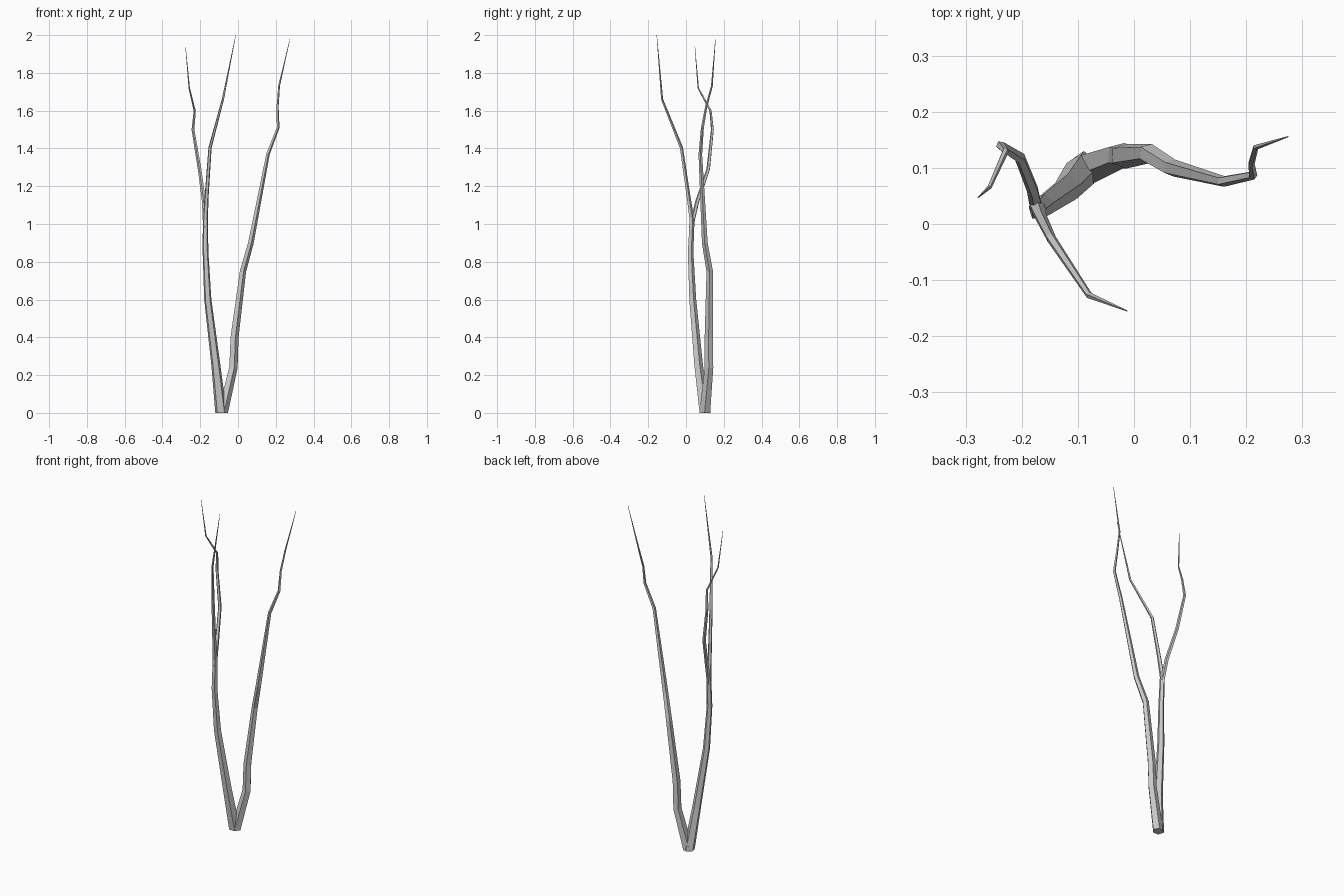
import bpy, bmesh, math
from mathutils import Vector

SIDES = 5


def branch(name, points, spin=0.0):
    """Faceted tapering tube through (x, y, z, radius) points."""
    bm = bmesh.new()
    path = [Vector(p[:3]) for p in points]
    rings = []
    for i, p in enumerate(path):
        into = (p - path[max(i - 1, 0)]).normalized()
        out = (path[min(i + 1, len(path) - 1)] - p).normalized()
        # the first ring of a ground stem lies flat on the ground
        t = Vector((0, 0, 1)) if p.z == 0 else (into + out).normalized()
        u = Vector((0, 1, 0)).cross(t).normalized()
        v = t.cross(u)
        ring = []
        for k in range(SIDES):
            a = spin + math.tau * k / SIDES
            ring.append(bm.verts.new(p + (u * math.cos(a) + v * math.sin(a)) * points[i][3]))
        rings.append(ring)
    for a, b in zip(rings, rings[1:]):
        for k in range(SIDES):
            n = (k + 1) % SIDES
            bm.faces.new((a[k], a[n], b[n], b[k]))
    bm.faces.new(rings[0][::-1])
    bm.faces.new(rings[-1])
    mesh = bpy.data.meshes.new(name)
    bm.to_mesh(mesh)
    bm.free()
    obj = bpy.data.objects.new(name, mesh)
    bpy.context.collection.objects.link(obj)


# Left stem, continuing into the forward branch
branch("left_stem", [
    (-0.09, 0.098, 0, 0.032), (-0.117, 0.065, 0.25, 0.025),
    (-0.16, 0.034, 0.6, 0.020), (-0.172, 0.023, 0.85, 0.016),
    (-0.173, 0.031, 1.02, 0.014), (-0.166, 0.012, 1.15, 0.011),
    (-0.148, -0.025, 1.405, 0.009), (-0.08, -0.127, 1.66, 0.006),
    (-0.012, -0.155, 2.0, 0.001)], 0.3)

# Backward branch forking off the left stem
branch("left_fork", [
    (-0.173, 0.027, 0.98, 0.012), (-0.18, 0.06, 1.12, 0.011),
    (-0.203, 0.118, 1.29, 0.010), (-0.238, 0.14, 1.5, 0.008),
    (-0.229, 0.13, 1.6, 0.006), (-0.258, 0.065, 1.72, 0.004),
    (-0.278, 0.047, 1.94, 0.001)], 0.8)

# Right stem
branch("right_stem", [
    (-0.083, 0.1, 0, 0.030), (-0.026, 0.122, 0.24, 0.024),
    (-0.02, 0.121, 0.4, 0.023), (0.025, 0.126, 0.75, 0.018),
    (0.067, 0.1, 0.9, 0.016), (0.158, 0.076, 1.37, 0.010),
    (0.212, 0.087, 1.51, 0.008), (0.209, 0.107, 1.62, 0.006),
    (0.217, 0.137, 1.73, 0.005), (0.275, 0.156, 1.98, 0.001)], 1.2)
